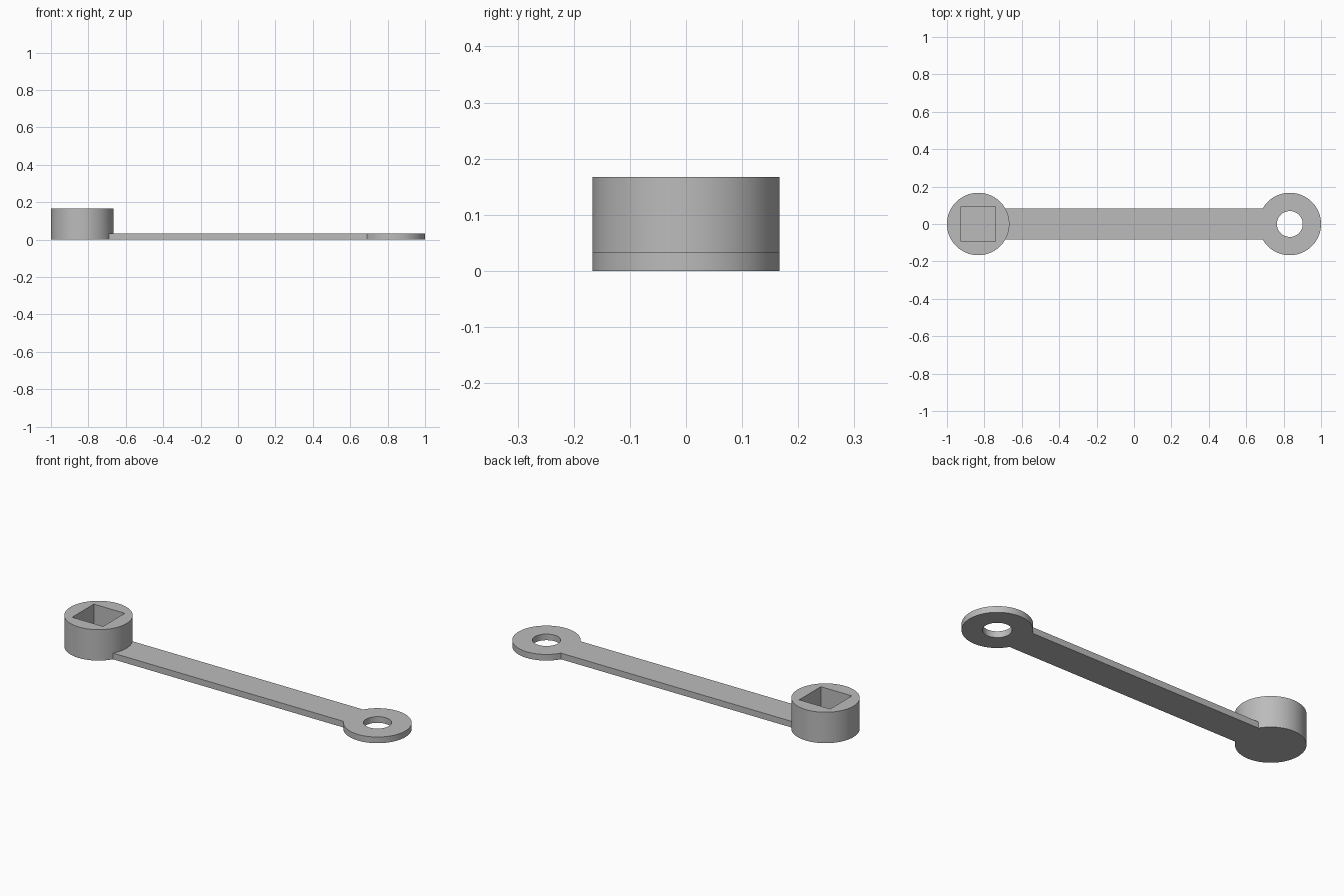
import bpy
import math

default = bpy.data.objects.get("Cube")
if default:
    bpy.data.objects.remove(default, do_unlink=True)

HEAD_X, HEAD_R = 0.833, 0.167
PLATE, TALL = 0.0333, 0.167
HANDLE_W = 0.167
SQUARE, HOLE_R = 0.185, 0.069

steel = bpy.data.materials.new("grey steel")
steel.use_nodes = True
GREY = (0.5, 0.5, 0.5, 1)
steel.diffuse_color = GREY
steel.node_tree.nodes["Principled BSDF"].inputs["Base Color"].default_value = GREY


def cylinder(name, x, radius, z0, z1):
    bpy.ops.mesh.primitive_cylinder_add(
        vertices=96, radius=radius, depth=z1 - z0, location=(x, 0, (z0 + z1) / 2))
    bpy.context.object.name = name
    return bpy.context.object


def box(name, x, size):
    bpy.ops.mesh.primitive_cube_add(size=1, location=(x, 0, size[2] / 2))
    obj = bpy.context.object
    obj.name = name
    obj.scale = size
    bpy.ops.object.transform_apply(location=False, rotation=False, scale=True)
    return obj


def combine(target, tool, operation):
    """Apply a boolean to the target and discard the tool."""
    mod = target.modifiers.new(operation.lower(), 'BOOLEAN')
    mod.operation, mod.solver, mod.object = operation, 'EXACT', tool
    bpy.context.view_layer.objects.active = target
    bpy.ops.object.modifier_apply(modifier=mod.name)
    bpy.data.objects.remove(tool, do_unlink=True)


# Flat handle joined to the tall socket head and the thin ring end
wrench = box("wrench_body", 0, (2 * HEAD_X, HANDLE_W, PLATE))
combine(wrench, cylinder("socket_head", -HEAD_X, HEAD_R, 0, TALL), 'UNION')
combine(wrench, cylinder("ring_end", HEAD_X, HEAD_R, 0, PLATE), 'UNION')

# Square drive opening and round hanging hole, both cut right through
square_cutter = box("square_cutter", -HEAD_X, (SQUARE, SQUARE, 1))
combine(wrench, square_cutter, 'DIFFERENCE')
combine(wrench, cylinder("hole_cutter", HEAD_X, HOLE_R, -1, 1), 'DIFFERENCE')

wrench.data.materials.clear()
wrench.data.materials.append(steel)
for face in wrench.data.polygons:
    face.material_index = 0

# Round walls shade smoothly, rims and corners stay crisp
bpy.ops.object.select_all(action='DESELECT')
wrench.select_set(True)
bpy.context.view_layer.objects.active = wrench
bpy.ops.object.shade_smooth_by_angle(angle=math.radians(30))
